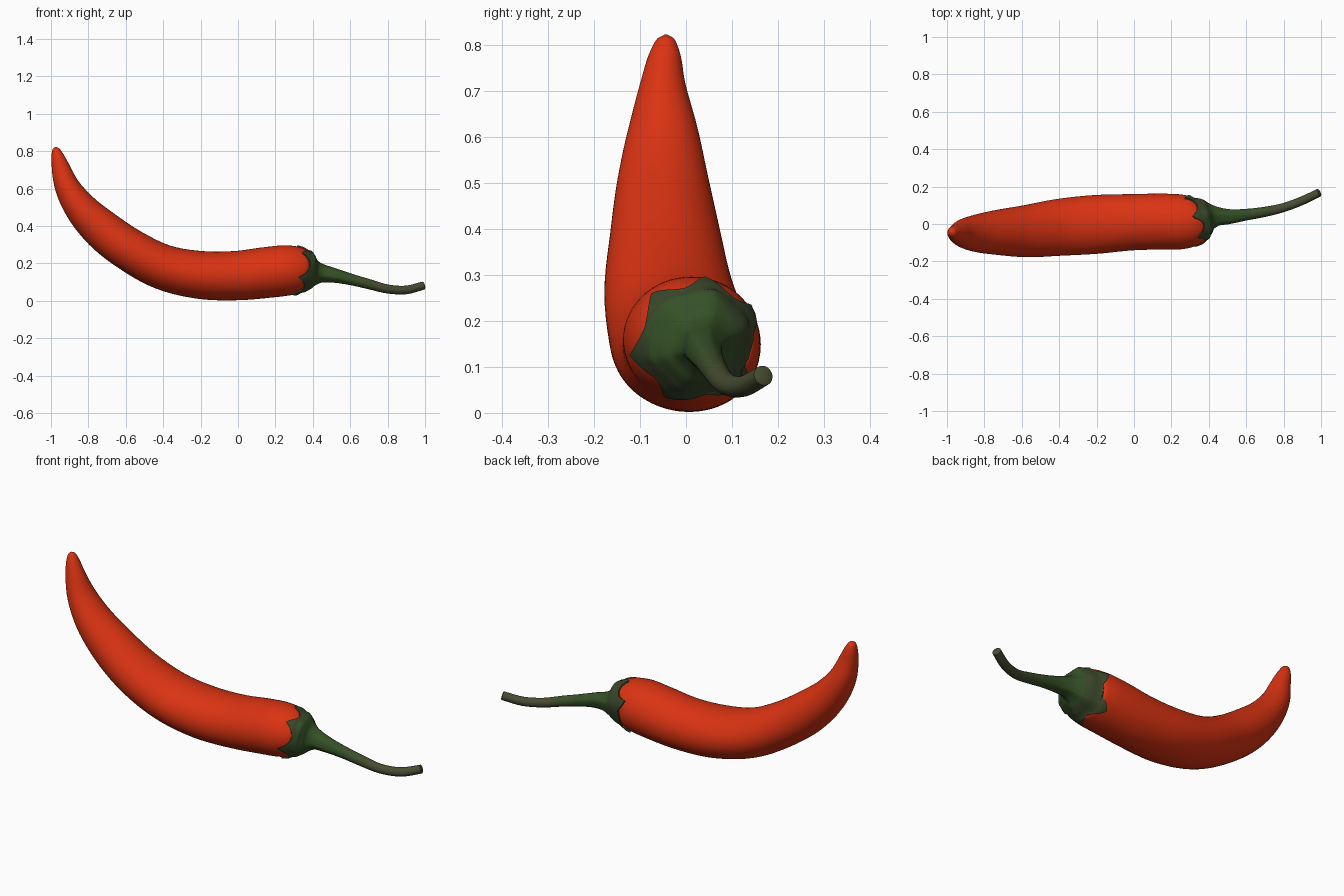
import bpy, bmesh, math
from mathutils import Vector
from mathutils.bvhtree import BVHTree

if "Cube" in bpy.data.objects:
    bpy.data.objects.remove(bpy.data.objects["Cube"])

SEG = 60


def material(name, rgb):
    m = bpy.data.materials.new(name)
    m.diffuse_color = (*rgb, 1)
    m.use_nodes = True
    m.node_tree.nodes["Principled BSDF"].inputs["Base Color"].default_value = m.diffuse_color
    return m


RED = material("chilli red", (0.70, 0.033, 0.006))
CALYX = material("dark olive green", (0.042, 0.063, 0.024))
GREEN = material("stem green", (0.036, 0.082, 0.020))
MOSS = material("moss green", (0.050, 0.078, 0.025))
OLIVE = material("stem olive", (0.064, 0.074, 0.032))


def smooth_path(stations, steps):
    """Smooth curve through stations of (x, y, z, radius_y, radius_normal)."""
    p = [Vector(s) for s in stations]
    d = [(p[i + 1] - p[i]).length for i in range(len(p) - 1)]
    m = [(p[1] - p[0]) / d[0]]
    for i in range(1, len(p) - 1):
        a, b = (p[i] - p[i - 1]) / d[i - 1], (p[i + 1] - p[i]) / d[i]
        m.append((a * d[i] + b * d[i - 1]) / (d[i] + d[i - 1]))
    m.append((p[-1] - p[-2]) / d[-1])
    out = []
    for i in range(len(d)):
        for k in range(steps):
            t = k / steps
            out.append(p[i] * (2 * t**3 - 3 * t**2 + 1) + m[i] * (d[i] * (t**3 - 2 * t**2 + t))
                       + p[i + 1] * (3 * t**2 - 2 * t**3) + m[i + 1] * (d[i] * (t**3 - t**2)))
    return out + [p[-1]]


def frame(path, i):
    """Centre, direction, sideways and normal axes at a path sample."""
    a, b = path[max(i - 1, 0)], path[min(i + 1, len(path) - 1)]
    t = (Vector(b[:3]) - Vector(a[:3])).normalized()
    y = Vector((0, 1, 0))
    u = (y - t * y.dot(t)).normalized()
    return Vector(path[i][:3]), t, u, t.cross(u)


def loft(name, rings, mats, rule=lambda c: 0):
    bm = bmesh.new()
    vs = [[bm.verts.new(c) for c in r] for r in rings]
    for a, b in zip(vs, vs[1:]):
        for j in range(SEG):
            k = (j + 1) % SEG
            bm.faces.new((a[j], a[k], b[k], b[j]))
    if name == "pepper_body":
        bm.faces.new(vs[0][::-1])
    bm.faces.new(vs[-1])
    for f in bm.faces:
        f.material_index = rule(f.calc_center_median())
    bm.normal_update()
    tree = BVHTree.FromBMesh(bm)
    me = bpy.data.meshes.new(name)
    bm.to_mesh(me)
    bm.free()
    for m in mats:
        me.materials.append(m)
    ob = bpy.data.objects.new(name, me)
    bpy.context.collection.objects.link(ob)
    bpy.ops.object.select_all(action='DESELECT')
    bpy.context.view_layer.objects.active = ob
    ob.select_set(True)
    bpy.ops.object.shade_smooth_by_angle(angle=math.radians(50))
    return tree


ANG = [2 * math.pi * j / SEG for j in range(SEG)]

# Curved fruit from the raised tip to the shoulder
body = smooth_path([
    (-.975, -.044, .822, .003, .003), (-.974, -.044, .813, .018, .017),
    (-.969, -.045, .79, .030, .028), (-.950, -.050, .72, .048, .047),
    (-.913, -.050, .61, .077, .067), (-.847, -.050, .505, .099, .086),
    (-.725, -.045, .38, .121, .107), (-.57, -.038, .267, .140, .115),
    (-.40, -.018, .180, .152, .121), (-.20, -.002, .138, .157, .128),
    (0, .010, .135, .150, .132), (.17, .013, .153, .149, .136),
    (.265, .012, .162, .145, .134), (.325, .018, .162, .130, .124),
    (.358, .027, .157, .105, .102), (.376, .032, .152, .070, .070),
    (.384, .035, .149, .020, .020)], 5)
rings = []
for i, s in enumerate(body):
    c, t, u, v = frame(body, i)
    rings.append([c + u * s[3] * math.cos(a) + v * s[4] * math.sin(a) for a in ANG])
tree = loft("pepper_body", rings, [RED])

# Calyx teeth directions, seen from the stem end
TEETH = [17, 74, 130, 198, 250, 310, 377]


def tooth(a):
    """1 at a tooth point, 0 midway between two teeth."""
    deg = math.degrees(a)
    deg += 360 if deg < TEETH[0] else 0
    for lo, hi in zip(TEETH, TEETH[1:]):
        if lo <= deg <= hi:
            return abs((deg - lo) / (hi - lo) * 2 - 1)
    return 0


# Calyx skirt laid on the fruit, flowing into the bent stem
stem = smooth_path([
    (.335, .016, .165, .128, .128), (.372, .028, .157, .112, .112),
    (.397, .034, .152, .090, .090), (.42, .038, .149, .066, .066),
    (.45, .040, .146, .050, .050), (.50, .039, .138, .041, .043),
    (.60, .050, .115, .031, .032), (.70, .065, .089, .027, .029),
    (.80, .088, .063, .024, .025), (.90, .125, .058, .023, .023),
    (.990, .168, .081, .022, .021)], 4)
c0, t0, u0, v0 = frame(stem, 0)
rings = []
for k in range(-1, 5):
    ring = []
    for a in ANG:
        rim = .014 - .058 * tooth(a) ** 1.9
        h = rim + (.026 - rim) * max(k, 0) / 4
        q = c0 + t0 * h + (u0 * math.cos(a) + v0 * math.sin(a)) * .128
        co, n, _, _ = tree.find_nearest(q)
        ring.append(co + n * (-.004 if k < 0 else .006 + .003 * tooth(a)))
    rings.append(ring)
for i in range(4, len(stem)):
    c, t, u, v = frame(stem, i)
    fade = max(.015, .09 - max(0, c.x - .42) * .3)
    ring = []
    for a in ANG:
        r = stem[i][3] * (1 + fade * (tooth(a) ** 1.5 - .4))
        ring.append(c + (u * math.cos(a) + v * math.sin(a)) * r)
    rings.append(ring)
# Slightly rolled-in cut end
end = Vector(stem[-1][:3])
rings.append([end + (p - end) * .8 + t * .003 for p in rings[-1]])

loft("calyx_and_stem", rings, [CALYX, GREEN, MOSS, OLIVE],
     lambda c: 0 if c.x < .395 else 1 if c.x < .62 else 2 if c.x < .74 else 3)
